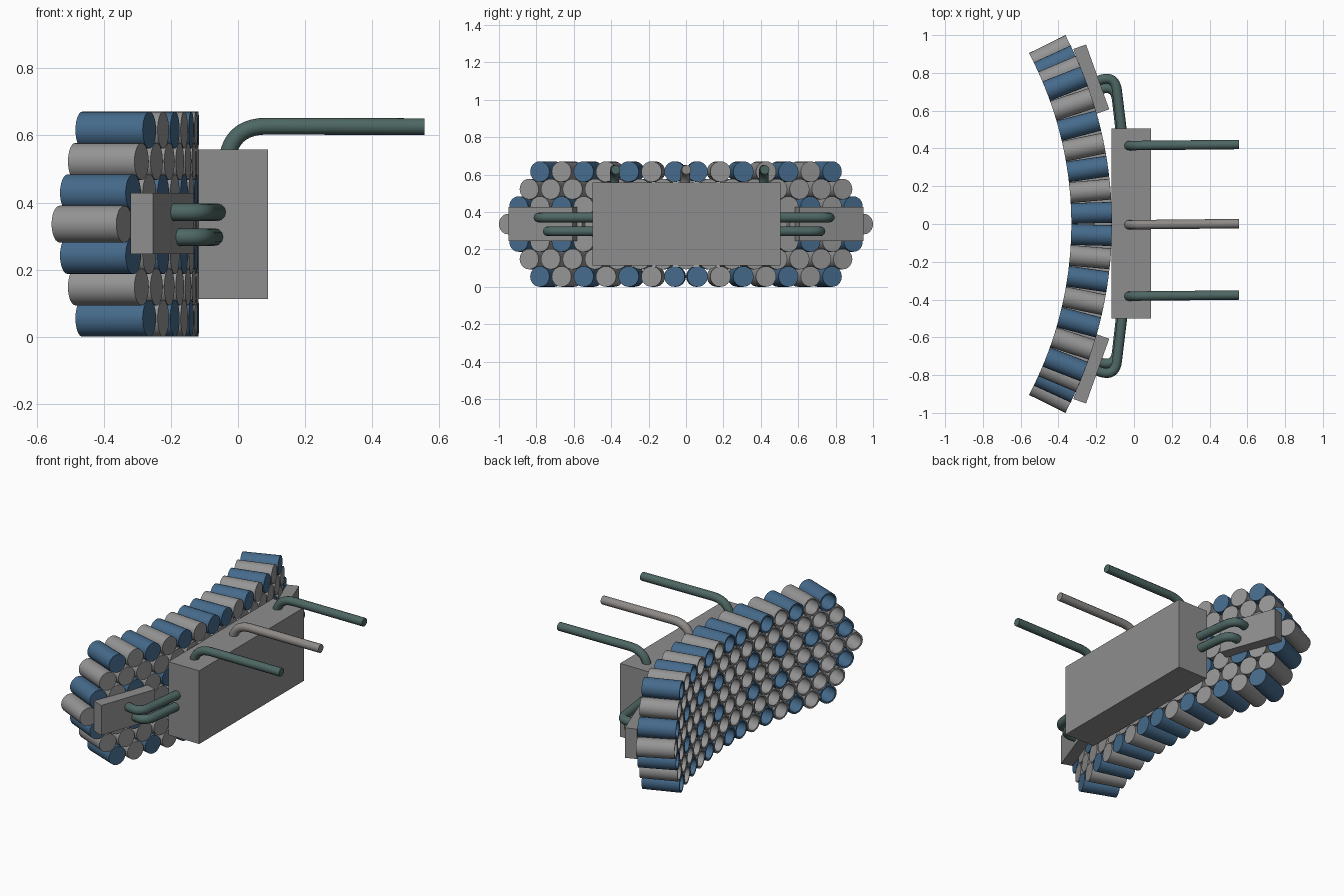
import bpy, bmesh, math
from mathutils import Vector, Matrix

if "Cube" in bpy.data.objects:
    bpy.data.objects.remove(bpy.data.objects["Cube"])


def material(name, rgb):
    m = bpy.data.materials.new(name)
    m.diffuse_color = (*rgb, 1)
    m.use_nodes = True
    m.node_tree.nodes["Principled BSDF"].inputs["Base Color"].default_value = m.diffuse_color
    return m


GREY = material("light grey", (0.30, 0.30, 0.30))
BOX = material("case grey", (0.27, 0.27, 0.27))
BLUE = material("steel blue", (0.060, 0.145, 0.26))
GREEN = material("dark green grey", (0.075, 0.135, 0.125))
WARM = material("warm grey", (0.27, 0.255, 0.245))


def add(name, mesh, loc=(0, 0, 0), rot=0):
    o = bpy.data.objects.new(name, mesh)
    o.location = loc
    o.rotation_euler = (0, 0, rot)
    bpy.context.collection.objects.link(o)
    return o


def box(name, size, loc, mat, rot=0):
    bm = bmesh.new()
    bmesh.ops.create_cube(bm, size=1, matrix=Matrix.Diagonal((*size, 1)))
    me = bpy.data.meshes.new(name)
    bm.to_mesh(me)
    bm.free()
    me.materials.append(mat)
    return add(name, me, loc, rot)


def tube_mesh(name, mat, r=0.055, wall=0.010, length=0.215, depth=0.19, n=24):
    # cup lying along x: closed at x = 0, open at x = -length
    profile = [(r, 0), (r, -length), (r - wall, -length), (r - wall, depth - length)]
    bm = bmesh.new()
    rings = [[bm.verts.new((x, rad * math.cos(2 * math.pi * i / n),
                            rad * math.sin(2 * math.pi * i / n)))
              for i in range(n)] for rad, x in profile]
    for a, b in zip(rings, rings[1:]):
        for i in range(n):
            j = (i + 1) % n
            bm.faces.new((a[i], a[j], b[j], b[i]))
    bm.faces.new(rings[0])
    bm.faces.new(rings[-1])
    bmesh.ops.recalc_face_normals(bm, faces=bm.faces)
    for f in bm.faces:
        f.smooth = True
    me = bpy.data.meshes.new(name)
    bm.to_mesh(me)
    bm.free()
    me.set_sharp_from_angle(angle=math.radians(35))
    me.materials.append(mat)
    return me


def pipe(name, a, corner, c, bend, mat, r=0.026):
    # straight - rounded corner - straight
    a, b, c = Vector(a), Vector(corner), Vector(c)
    p = b + (a - b).normalized() * bend
    q = b + (c - b).normalized() * bend
    pts = [a]
    for i in range(11):
        t = i / 10
        pts.append(p * (1 - t) ** 2 + b * 2 * t * (1 - t) + q * t * t)
    pts.append(c)
    cu = bpy.data.curves.new(name, 'CURVE')
    cu.dimensions = '3D'
    cu.bevel_depth = r
    cu.bevel_resolution = 4
    cu.use_fill_caps = True
    s = cu.splines.new('POLY')
    s.points.add(len(pts) - 1)
    for sp, v in zip(s.points, pts):
        sp.co = (*v, 1)
    s.use_smooth = True
    cu.materials.append(mat)
    o = add(name, cu)
    bpy.ops.object.select_all(action='DESELECT')
    bpy.context.view_layer.objects.active = o
    o.select_set(True)
    bpy.ops.object.convert(target='MESH')
    bpy.ops.object.shade_smooth_by_angle(angle=math.radians(40))


# curved honeycomb bank of open tubes
R, CX, STEP = 2.15, -2.267, math.radians(3.28)
grey_tube = tube_mesh("grey_tube", GREY)
blue_tube = tube_mesh("blue_tube", BLUE)
for row in range(7):
    count = 17 - abs(row - 3)
    for i in range(count):
        k = i - (count - 1) / 2
        a = k * STEP
        # every second row alternates blue and grey, starting blue at both ends
        from_end = min(i, count - 1 - i)
        blue = row % 2 == 0 and from_end % 2 == 0
        add(f"tube_{row}_{i}", blue_tube if blue else grey_tube,
            (CX + R * math.cos(a), R * math.sin(a), 0.055 + 0.0935 * row), a)

# main case behind the tubes
box("main_case", (0.207, 1.006, 0.445), (-0.0145, 0.003, 0.3355), BOX)

# side junction plates and their hoses
for s, side in ((1, "left"), (-1, "right")):
    box(f"{side}_side_box", (0.071, 0.364, 0.182), (-0.226, s * 0.767, 0.337),
        BOX, s * math.radians(19.7))
    for label, z, dy, x in (("upper", 0.371, 0, -0.06), ("lower", 0.297, -0.05, -0.068)):
        def pt(px, py):
            return (px, s * py - 0.01, z)
        pipe(f"{side}_{label}_hose", pt(x, 0.47), pt(-0.10, 0.80 + dy),
             pt(-0.215, 0.76 + dy), 0.085, GREEN)

# three outlet pipes on top
for y, mat, label in ((0.415, GREEN, "left"), (-0.004, WARM, "middle"), (-0.382, GREEN, "right")):
    pipe(f"{label}_outlet_pipe", (-0.035, y, 0.48), (-0.028, y, 0.628),
         (0.556, y + 0.006, 0.626), 0.115, mat, 0.025)
